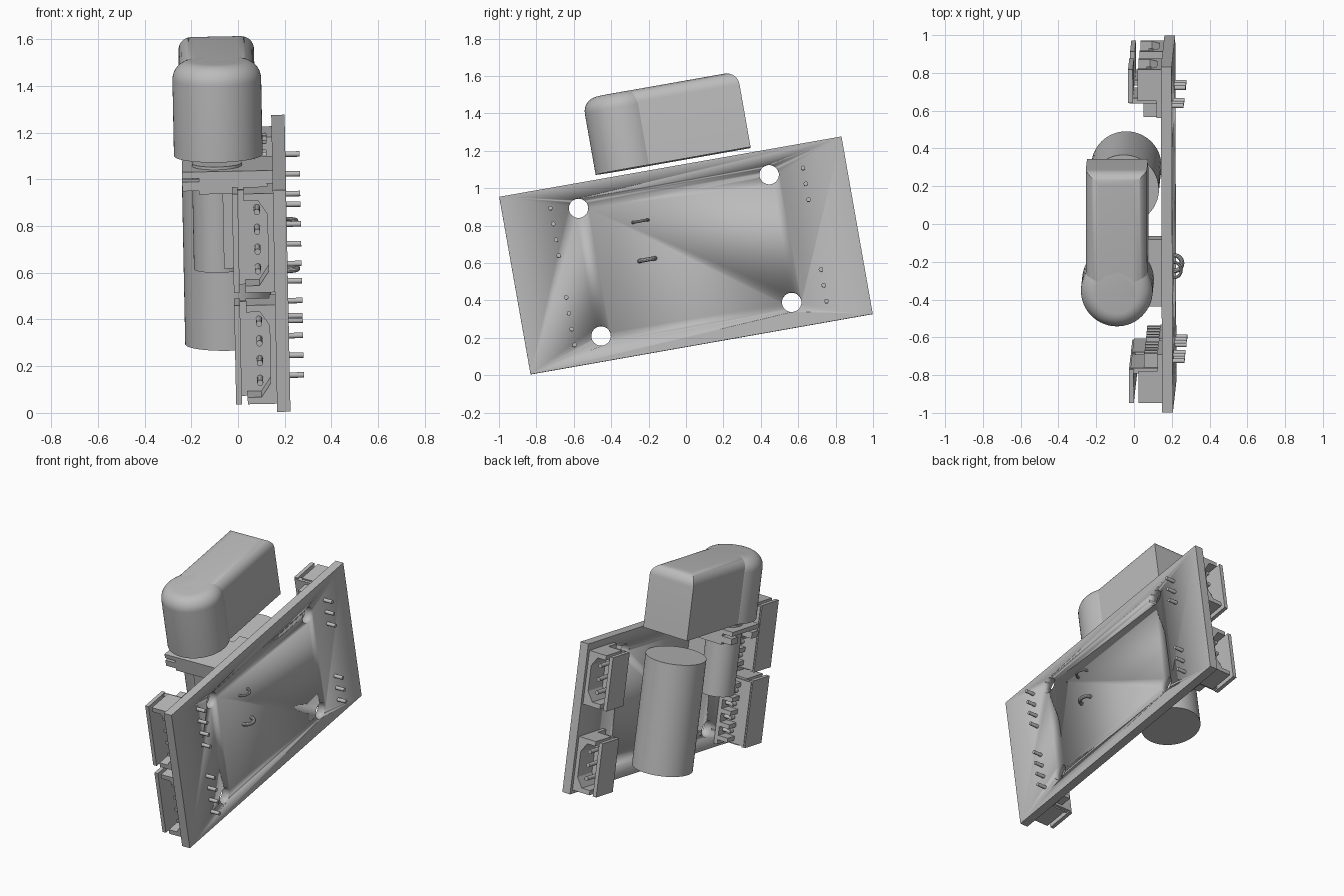
import bpy, bmesh, math
from mathutils import Matrix, Vector

if "Cube" in bpy.data.objects:
    bpy.data.objects.remove(bpy.data.objects["Cube"], do_unlink=True)

# One grey for the whole assembly
grey = bpy.data.materials.new("plain_grey")
grey.use_nodes = True
grey.diffuse_color = (0.5, 0.5, 0.5, 1)
grey.node_tree.nodes["Principled BSDF"].inputs["Base Color"].default_value = (0.5, 0.5, 0.5, 1)

# Everything is built upright (x = thickness, y = length, z = height), then leaned
LEAN = (Matrix.Translation((0, 0, 0.637)) @ Matrix.Rotation(math.radians(-1.15), 4, 'Y')
        @ Matrix.Rotation(math.radians(10), 4, 'X'))
FACE = 0.155      # component side of the board
BACK = 0.212      # solder side of the board
TURN = {'X': Matrix.Rotation(math.pi / 2, 4, 'Y'),
        'Y': Matrix.Rotation(math.pi / 2, 4, 'X'), 'Z': Matrix.Identity(4)}


def box(bm, xs, ys, zs):
    lo, hi = [Vector(p) for p in zip(*(sorted(r) for r in (xs, ys, zs)))]
    m = Matrix.Translation((lo + hi) / 2) @ Matrix.Diagonal((*(hi - lo), 1))
    return bmesh.ops.create_cube(bm, size=1, matrix=m)["verts"]


def rod(bm, centre, radius, length, axis, sides=32):
    m = Matrix.Translation(centre) @ TURN[axis]
    return bmesh.ops.create_cone(bm, cap_ends=True, segments=sides, radius1=radius,
                                 radius2=radius, depth=length, matrix=m)["verts"]


def prism(bm, outline, y0, y1):
    # Extrude an x-z outline along the length of the board
    face = bm.faces.new([bm.verts.new((x, y0, z)) for x, z in outline])
    new = bmesh.ops.extrude_face_region(bm, geom=[face])["geom"]
    bmesh.ops.translate(bm, vec=(0, y1 - y0, 0),
                        verts=[g for g in new if isinstance(g, bmesh.types.BMVert)])


def round_top(bm, top, radius):
    edges = [e for e in bm.edges if all(abs(v.co.z - top) < 1e-4 for v in e.verts)]
    bmesh.ops.bevel(bm, geom=edges, offset=radius, segments=8, profile=0.5, affect='EDGES')


def finish(name, bm):
    bmesh.ops.recalc_face_normals(bm, faces=bm.faces)
    mesh = bpy.data.meshes.new(name)
    bm.to_mesh(mesh)
    bm.free()
    mesh.materials.append(grey)
    ob = bpy.data.objects.new(name, mesh)
    bpy.context.collection.objects.link(ob)
    ob.matrix_world = LEAN
    bpy.ops.object.select_all(action='DESELECT')
    ob.select_set(True)
    bpy.context.view_layer.objects.active = ob
    bpy.ops.object.shade_smooth_by_angle(angle=math.radians(35))
    return ob


# Circuit board with four mounting holes
bm = bmesh.new()
for y in (-0.522, 0.513):
    for z in (-0.345, 0.348):
        rod(bm, (0.18, y, z), 0.052, 0.3, 'X')
cutter = finish("hole_cutter", bm)
cutter.hide_render = True
bm = bmesh.new()
box(bm, (FACE, BACK), (-0.929, 0.929), (-0.482, 0.482))
board = finish("circuit_board", bm)
cut = board.modifiers.new("holes", 'BOOLEAN')
cut.operation = 'DIFFERENCE'
cut.solver = 'EXACT'
cut.object = cutter
bpy.ops.object.modifier_apply(modifier=cut.name)
bpy.data.objects.remove(cutter, do_unlink=True)


# Right-angle pin connectors, open towards the ends of the board
def connector(name, side, pin_y, mid, count):
    pitch = 0.086
    half = (count + 1) * pitch / 2
    at = lambda a, b: (pin_y + side * a, pin_y + side * b)
    bm = bmesh.new()
    zs = (mid - half, mid + half)
    box(bm, (-0.02, 0.005), at(0.03, 0.21), zs)                # outer wall
    box(bm, (-0.012, FACE), at(0.025, 0.055), (zs[0] + 0.01, zs[1] - 0.01))
    box(bm, (0.13, FACE), at(-0.05, 0.21), zs)                 # base
    for s in (-1, 1):                                          # chamfered end walls
        prism(bm, [(x, mid + s * (half - d)) for x, d in
                   ((0.03, 0), (FACE, 0), (FACE, 0.09), (0.13, 0.09), (0.09, 0.03), (0.03, 0.03))],
              *at(0.04, 0.21))
    for i in range(count + 1):                                 # comb behind the pins
        z = mid + (i - count / 2) * pitch
        box(bm, (0.06, FACE), at(-0.05, 0.03), (z - 0.014, z + 0.014))
    finish(name + "_housing", bm)

    bm = bmesh.new()
    for i in range(count):
        z = mid + (i - (count - 1) / 2) * pitch
        rod(bm, (0.085, pin_y + side * 0.085, z), 0.013, 0.19, 'Y', 12)
        rod(bm, (0.175, pin_y, z), 0.012, 0.195, 'X', 12)
    finish(name + "_pins", bm)


for level, front_z, rear_z in (("upper", 0.245, 0.265), ("lower", -0.24, -0.286)):
    connector("front_" + level, -1, -0.67, front_z, 4)
    connector("rear_" + level, 1, 0.697, rear_z, 3)

# Large capacitor can
bm = bmesh.new()
rod(bm, (-0.047, 0.244, -0.028), 0.186, 0.716, 'Z', 64)
finish("capacitor_can", bm)

# Small cylinder carried by the bracket under the cover
bm = bmesh.new()
rod(bm, (-0.082, -0.21, 0.25), 0.107, 0.46, 'Z', 48)
finish("small_cylinder", bm)

# Forked bracket standing out from the board
bm = bmesh.new()
box(bm, (-0.232, FACE), (-0.36, -0.07), (0.44, 0.468))
box(bm, (-0.16, FACE), (-0.36, -0.07), (0.37, 0.45))
box(bm, (-0.232, -0.15), (-0.36, -0.29), (0.385, 0.425))
box(bm, (-0.232, -0.15), (-0.14, -0.07), (0.385, 0.425))
box(bm, (0.08, FACE), (-0.08, 0.0), (0.37, 0.468))
box(bm, (-0.06, FACE), (-0.325, -0.2), (0.04, 0.38))
finish("bracket", bm)

# Wire loops on the solder side
for name, z, thick in (("upper_wire_loop", 0.222, 0.008), ("lower_wire_loop", 0.013, 0.012)):
    bm = bmesh.new()
    rings = []
    steps, sides = 14, 10
    for i in range(steps + 1):
        a = math.pi * i / steps
        out = Vector((math.sin(a), -math.cos(a), 0))
        centre = Vector((BACK, -0.208, z)) + out * 0.042
        rings.append([bm.verts.new(centre + thick * (out * math.cos(t) + Vector((0, 0, math.sin(t)))))
                      for t in (2 * math.pi * k / sides for k in range(sides))])
    for a, b in zip(rings, rings[1:]):
        for k in range(sides):
            n = (k + 1) % sides
            bm.faces.new((a[k], a[n], b[n], b[k]))
    bm.faces.new(rings[0])
    bm.faces.new(rings[-1])
    finish(name, bm)

# Cover: rounded front drum and long body with soft top edges
TOP, BOTTOM = 0.925, 0.514
bm = bmesh.new()
rod(bm, (-0.075, -0.21, (TOP + BOTTOM) / 2), 0.19, TOP - BOTTOM, 'Z', 64)
round_top(bm, TOP, 0.08)
finish("cover_drum", bm)
bm = bmesh.new()
box(bm, (-0.237, 0.087), (-0.3, 0.441), (BOTTOM, TOP))
round_top(bm, TOP, 0.07)
finish("cover_body", bm)
